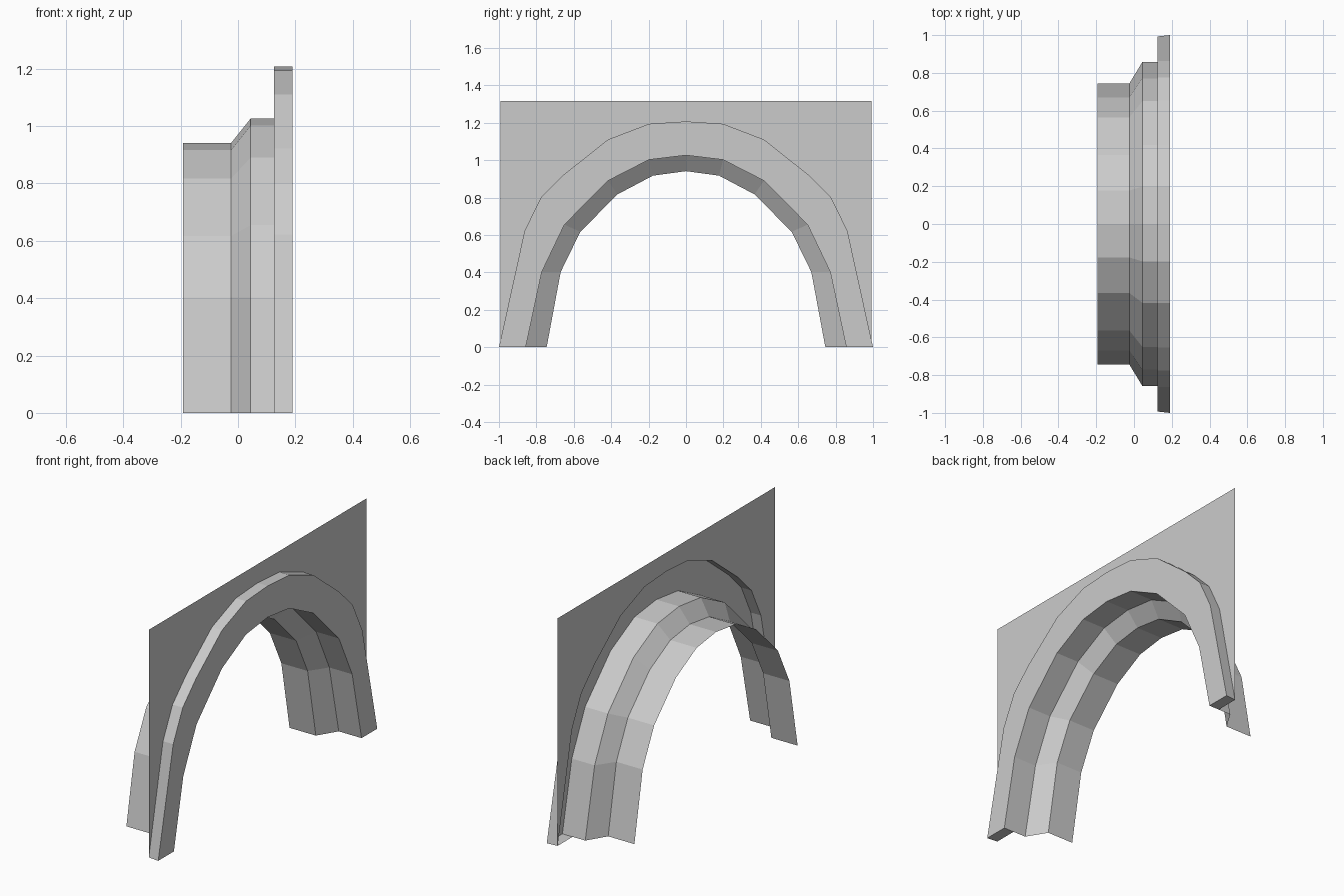
import bpy

if "Cube" in bpy.data.objects:
    bpy.data.objects.remove(bpy.data.objects["Cube"])

# Half profiles (y, z) from springing point up to the crown
INNER = [(0.745, 0), (0.67, 0.402), (0.565, 0.617), (0.366, 0.817), (0.177, 0.917), (0, 0.941)]
MIDDLE = [(0.857, 0), (0.771, 0.402), (0.65, 0.655), (0.417, 0.89), (0.198, 1.002), (0, 1.026)]
OUTER = [(1.0, 0), (0.863, 0.622), (0.776, 0.80), (0.654, 0.922), (0.417, 1.11), (0.198, 1.194), (0, 1.207)]
OUTER_BACK = [(0.993, 0)] + OUTER[1:]

X_BACK, X_STEP, X_CHAMFER, X_WALL, X_FRONT = -0.192, -0.024, 0.044, 0.125, 0.19
WALL_TOP = 1.315


def arch(half, x):
    """Mirror a half profile into a full arch at depth x, from -y to +y."""
    full = [(-y, z) for y, z in half] + half[-2::-1]
    return [(x, y, z) for y, z in full]


def make(name, verts, faces):
    mesh = bpy.data.meshes.new(name)
    mesh.from_pydata(verts, [], faces)
    mesh.update()
    ob = bpy.data.objects.new(name, mesh)
    bpy.context.collection.objects.link(ob)
    return ob


def strip(rows, flip=False):
    """Bridge equal-length rows of points with quads."""
    n = len(rows[0])
    verts = [p for r in rows for p in r]
    faces = []
    for r in range(len(rows) - 1):
        for i in range(n - 1):
            a = r * n + i
            f = (a, a + 1, a + n + 1, a + n)
            faces.append(f[::-1] if flip else f)
    return verts, faces


# Stepped vault lining: narrow tunnel, chamfer, wide mouth
make("vault_lining", *strip([arch(INNER, X_BACK), arch(INNER, X_STEP),
                             arch(MIDDLE, X_CHAMFER), arch(MIDDLE, X_WALL),
                             arch(MIDDLE, X_FRONT)], flip=True))

# Raised arch ring: outer rim, front face and the two feet
back, front, mouth = arch(OUTER_BACK, X_WALL), arch(OUTER, X_FRONT), arch(MIDDLE, X_FRONT)
verts, faces = strip([back, front])
n, m = len(front), len(mouth)
verts += mouth
faces.append([2 * n + i for i in range(m)] + list(range(2 * n - 1, n - 1, -1)))
for side, sign in ((0, -1), (1, 1)):
    k = len(verts)
    verts.append((X_WALL, sign * MIDDLE[0][0], 0))
    foot = (side * (n - 1), n + side * (n - 1), 2 * n + side * (m - 1), k)
    faces.append(foot[::-1] if side == 0 else foot)
make("arch_ring", verts, faces)

# Thin flat wall around the arch
y = OUTER_BACK[0][0]
wall = back + [(X_WALL, y, WALL_TOP), (X_WALL, -y, WALL_TOP)]
make("wall_panel", wall, [list(range(len(wall)))])
